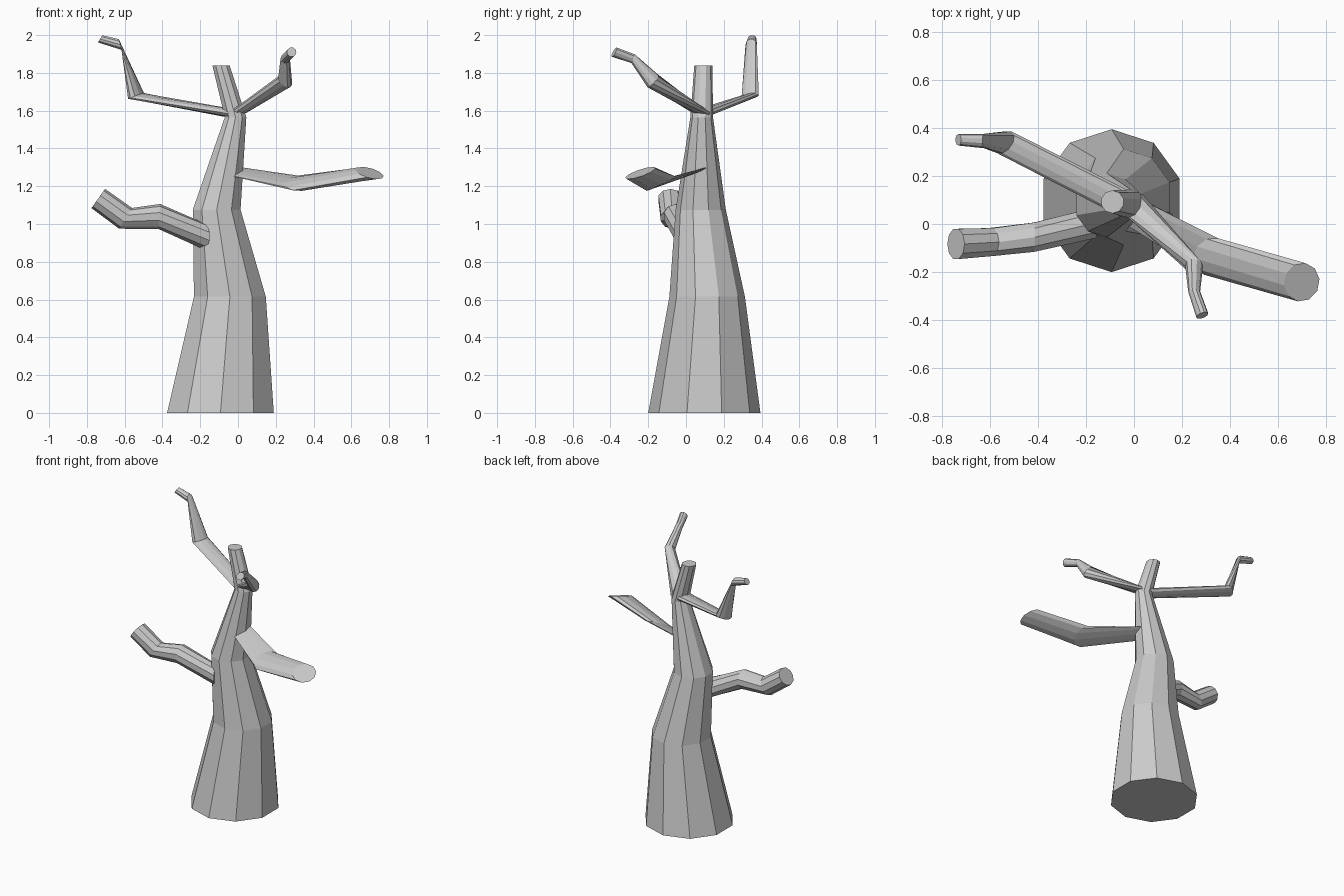
import bpy, bmesh, math
from mathutils import Vector

SIDES = 10


def limb(name, rings):
    """Loft flat-shaded sections; each ring = (centre, half-axis u, half-axis v)."""
    bm = bmesh.new()
    loops = []
    for c, u, v in rings:
        c, u, v = Vector(c), Vector(u), Vector(v)
        angles = [2 * math.pi * i / SIDES for i in range(SIDES)]
        loops.append([bm.verts.new(c + u * math.cos(a) + v * math.sin(a)) for a in angles])
    for a, b in zip(loops, loops[1:]):
        for i in range(SIDES):
            j = (i + 1) % SIDES
            bm.faces.new((a[i], a[j], b[j], b[i]))
    bm.faces.new(loops[0][::-1])
    bm.faces.new(loops[-1])
    bmesh.ops.recalc_face_normals(bm, faces=bm.faces)
    mesh = bpy.data.meshes.new(name)
    bm.to_mesh(mesh)
    bm.free()
    obj = bpy.data.objects.new(name, mesh)
    bpy.context.collection.objects.link(obj)
    return obj


# Trunk: centre and radius of each level section
trunk = [(-0.093, 0.097, 0.0, 0.297), (-0.043, 0.112, 0.615, 0.2),
         (-0.113, 0.078, 1.075, 0.133), (-0.013, 0.083, 1.565, 0.06),
         (-0.09, 0.092, 1.84, 0.048)]
limb("trunk", [((x, y, z), (0, r, 0), (r, 0, 0)) for x, y, z, r in trunk])

# Thick lower left branch
limb("lower_left_branch", [
    ((-0.18, 0.0, 0.935), (0, 0, 0.07), (0.03, -0.06, 0)),
    ((-0.417, -0.055, 1.04), (0.005, 0, 0.066), (0, -0.064, 0)),
    ((-0.595, -0.075, 1.03), (0.034, 0, 0.055), (0, -0.061, 0)),
    ((-0.74, -0.083, 1.135), (0.036, 0, 0.051), (0, -0.066, 0))])

# Flattened lower right branch with an upward-facing cut end
limb("lower_right_branch", [
    ((0.0, 0.05, 1.275), (0.03, 0.055, 0.02), (0.01, -0.02, -0.015)),
    ((0.32, -0.135, 1.215), (0.065, 0.05, 0.02), (0.04, -0.06, -0.035)),
    ((0.697, -0.242, 1.27), (0.055, 0.057, 0.005), (0.05, -0.057, -0.032))])

# Crooked upper left branch
limb("upper_left_branch", [
    ((-0.03, 0.08, 1.585), (0.025, 0.05, 0), (0, 0, 0.025)),
    ((-0.54, 0.34, 1.678), (0.03, 0.045, 0.01), (0.03, -0.015, 0.012)),
    ((-0.623, 0.345, 1.95), (0, 0.03, 0), (-0.008, 0, 0.03)),
    ((-0.73, 0.35, 1.98), (0, 0.024, 0), (0.012, 0, 0.02))])

# Crooked upper right branch
limb("upper_right_branch", [
    ((0.0, 0.08, 1.592), (0.035, 0.045, 0), (0, -0.01, 0.022)),
    ((0.25, -0.175, 1.757), (0.037, 0, -0.015), (0, 0.03, 0.03)),
    ((0.25, -0.28, 1.875), (0.025, 0, 0), (0, 0.01, 0.024)),
    ((0.284, -0.38, 1.91), (0.025, 0.008, 0), (0, 0.012, 0.025))])
